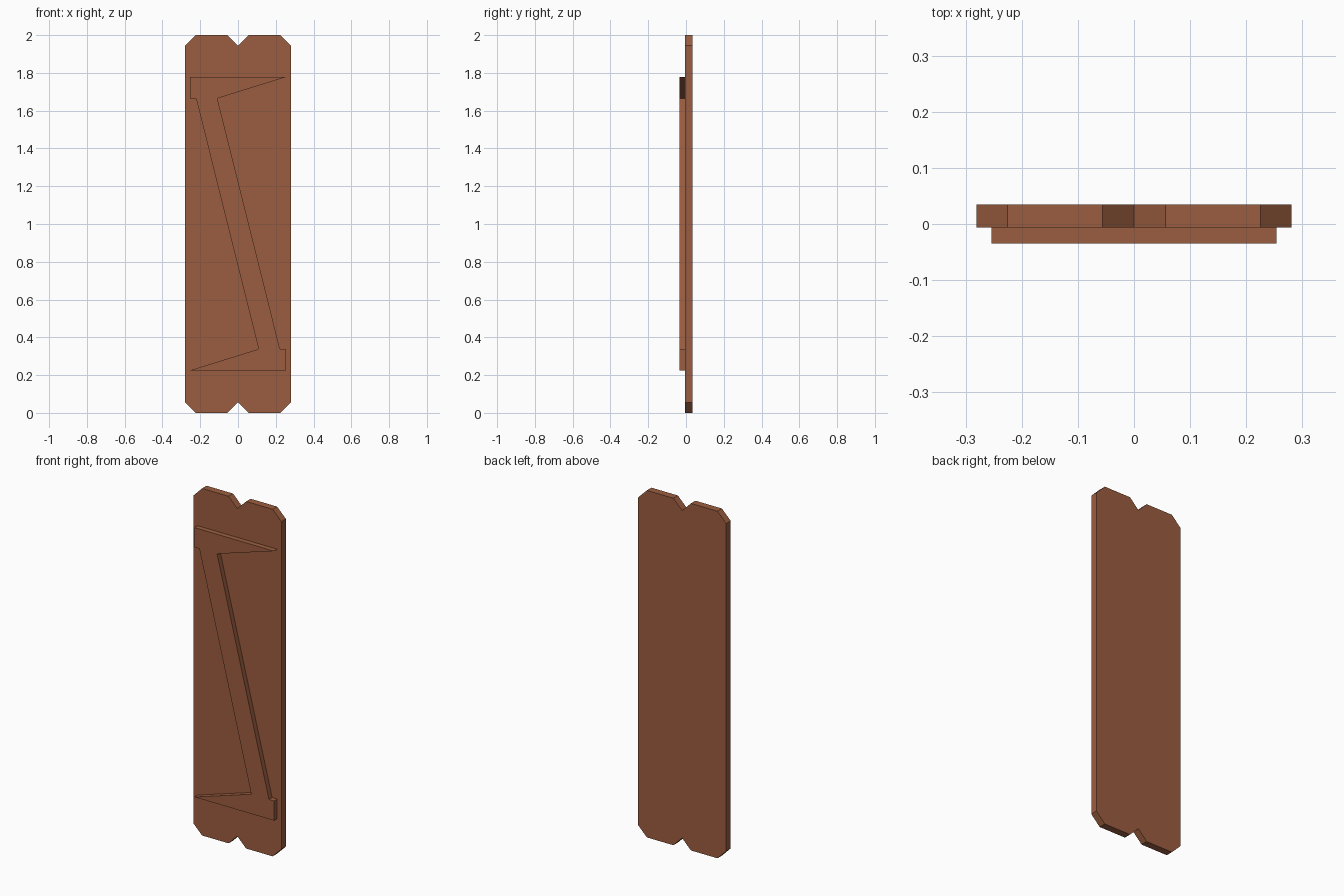
import bpy
import bmesh

if "Cube" in bpy.data.objects:
    bpy.data.objects.remove(bpy.data.objects["Cube"])

wood = bpy.data.materials.new("brown_wood")
wood.diffuse_color = (0.33, 0.11, 0.05, 1.0)
wood.use_nodes = True
wood.node_tree.nodes["Principled BSDF"].inputs["Base Color"].default_value = wood.diffuse_color


def extrude_profile(name, points, y_front, y_back):
    """Solid from an (x, z) outline, extruded from y_front to y_back."""
    bm = bmesh.new()
    face = bm.faces.new([bm.verts.new((x, y_front, z)) for x, z in points])
    result = bmesh.ops.extrude_face_region(bm, geom=[face], use_keep_orig=True)
    moved = [g for g in result["geom"] if isinstance(g, bmesh.types.BMVert)]
    bmesh.ops.translate(bm, verts=moved, vec=(0, y_back - y_front, 0))
    bmesh.ops.recalc_face_normals(bm, faces=bm.faces)
    mesh = bpy.data.meshes.new(name)
    bm.to_mesh(mesh)
    bm.free()
    mesh.materials.append(wood)
    obj = bpy.data.objects.new(name, mesh)
    bpy.context.collection.objects.link(obj)
    return obj


# Two upright planks with clipped corners
W, H, C = 0.281, 2.0, 0.056
Y_FRONT, Y_MID, Y_BACK = -0.035, -0.006, 0.035
for name, x0 in (("left_plank", -W), ("right_plank", 0.0)):
    x1 = x0 + W
    outline = [(x0 + C, 0), (x1 - C, 0), (x1, C), (x1, H - C),
               (x1 - C, H), (x0 + C, H), (x0, H - C), (x0, C)]
    extrude_profile(name, outline, Y_MID, Y_BACK)

# Z-shaped brace: lower half of the outline, repeated by a half turn
half = [(-0.254, 0.225), (0.254, 0.225), (0.254, 0.338), (0.222, 0.338), (-0.109, 1.665)]
outline = half + [(-x, 2.003 - z) for x, z in half]
extrude_profile("z_brace", outline, Y_FRONT, Y_MID)
